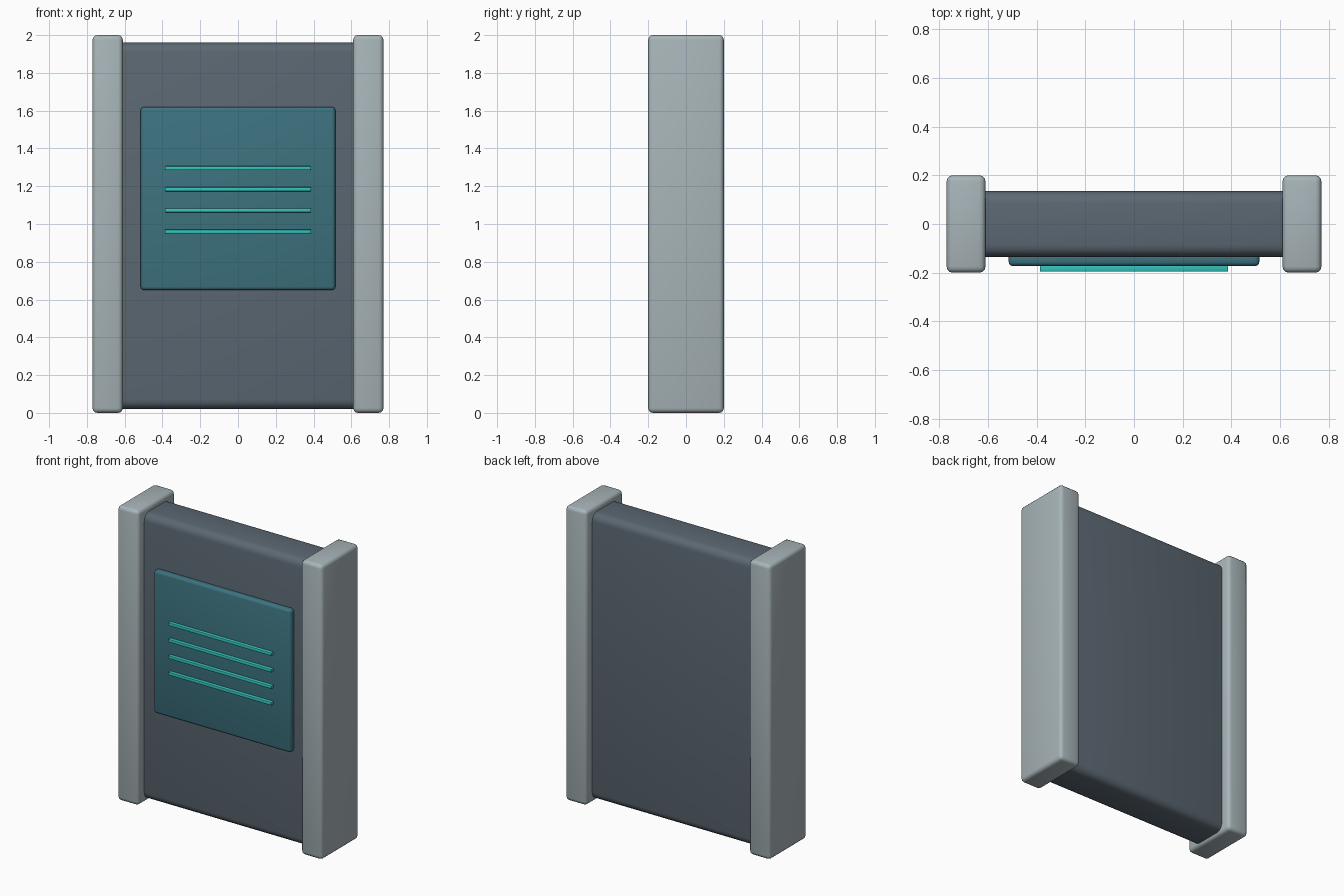
import bpy
import math

if "Cube" in bpy.data.objects:
    bpy.data.objects.remove(bpy.data.objects["Cube"])


def material(name, color):
    m = bpy.data.materials.new(name)
    m.diffuse_color = (*color, 1.0)
    m.use_nodes = True
    m.node_tree.nodes["Principled BSDF"].inputs["Base Color"].default_value = m.diffuse_color
    return m


slate = material("slate grey", (0.105, 0.137, 0.168))
silver = material("pale grey", (0.39, 0.46, 0.485))
teal = material("dark teal", (0.046, 0.17, 0.212))
cyan = material("bright turquoise", (0.035, 0.55, 0.51))


def rounded_box(name, low, high, bevel, segments, mat):
    """Box between two corners with rounded edges."""
    center = [(a + b) / 2 for a, b in zip(low, high)]
    bpy.ops.mesh.primitive_cube_add(size=1, location=center)
    ob = bpy.context.object
    ob.name = name
    ob.scale = [b - a for a, b in zip(low, high)]
    bpy.ops.object.transform_apply(location=False, rotation=False, scale=True)
    ob.data.materials.append(mat)
    mod = ob.modifiers.new("rounding", 'BEVEL')
    mod.width = bevel
    mod.segments = segments
    bpy.ops.object.modifier_apply(modifier=mod.name)
    bpy.ops.object.shade_smooth_by_angle(angle=math.radians(35))
    return ob


# Main slab, its ends tucked into the side posts
rounded_box("slab", (-0.67, -0.135, 0.02), (0.67, 0.135, 1.96), 0.05, 4, slate)

# Side posts
for side, x in (("left", -0.69), ("right", 0.69)):
    rounded_box(side + "_post", (x - 0.08, -0.2, 0.0), (x + 0.08, 0.2, 2.0),
                0.025, 3, silver)

# Raised front panel
rounded_box("front_panel", (-0.515, -0.173, 0.65), (0.515, -0.12, 1.62),
            0.018, 3, teal)

# Glowing bars on the panel
for i in range(4):
    z = 0.96 + i * 0.112
    rounded_box(f"panel_bar_{i + 1}", (-0.387, -0.196, z - 0.011),
                (0.387, -0.165, z + 0.011), 0.005, 2, cyan)
